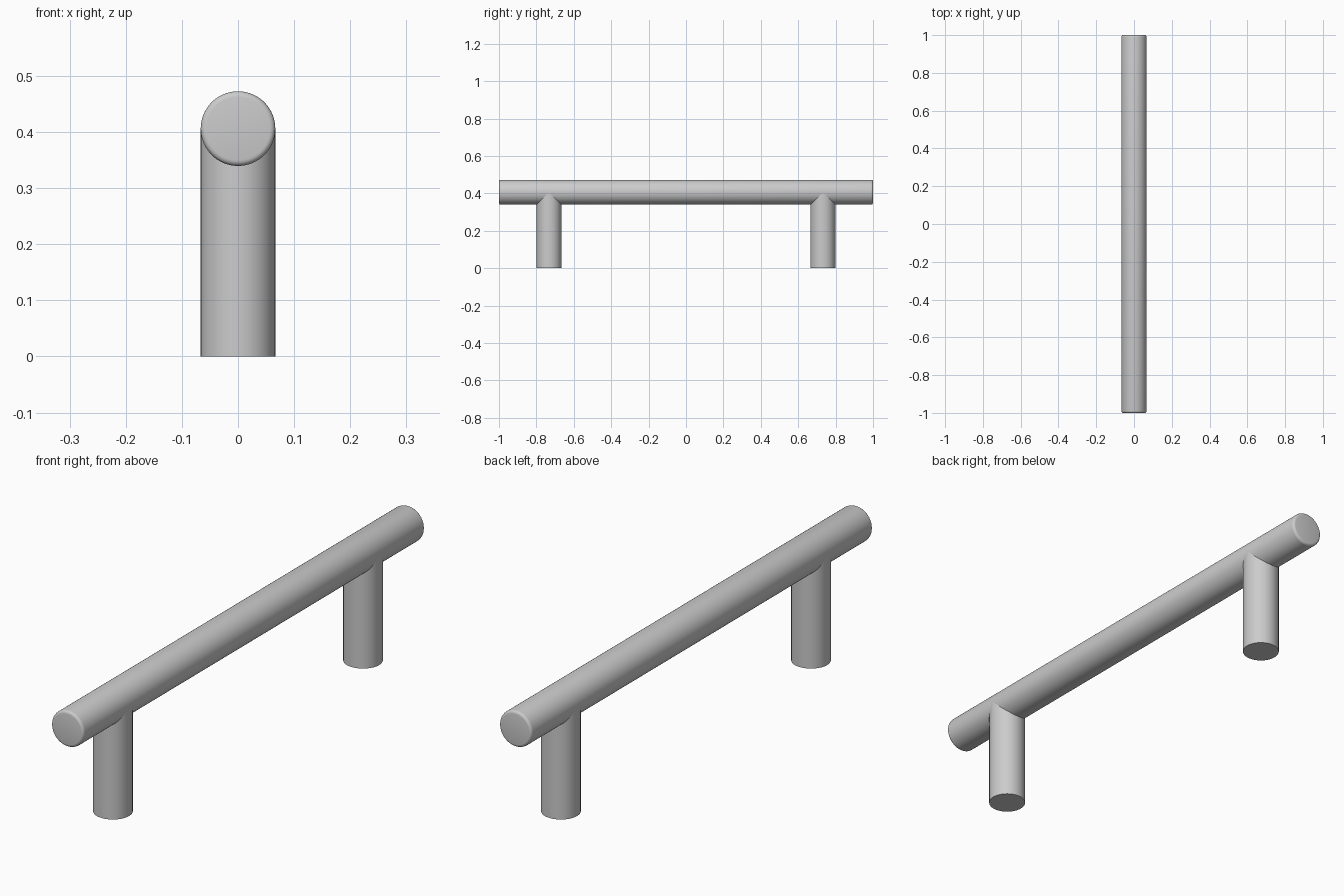
import bpy
import math

RADIUS = 0.0665
BAR_Z = 0.406
POST_Y = 0.732

cube = bpy.data.objects.get("Cube")
if cube:
    bpy.data.objects.remove(cube, do_unlink=True)

# Brushed metal colour
metal = bpy.data.materials.new("brushed_grey_metal")
metal.use_nodes = True
colour = (0.6, 0.6, 0.6, 1)
metal.diffuse_color = colour
metal.node_tree.nodes["Principled BSDF"].inputs["Base Color"].default_value = colour


def rod(name, length, location, rotation=(0, 0, 0), bevel=0):
    """Smooth cylinder with optionally rounded end rims."""
    bpy.ops.mesh.primitive_cylinder_add(vertices=64, radius=RADIUS, depth=length,
                                        location=location, rotation=rotation)
    obj = bpy.context.object
    obj.name = name
    obj.data.materials.append(metal)
    if bevel:
        mod = obj.modifiers.new("rounded_rim", "BEVEL")
        mod.width = bevel
        mod.segments = 4
        mod.limit_method = "ANGLE"
        mod.angle_limit = math.radians(40)
        bpy.ops.object.modifier_apply(modifier=mod.name)
    bpy.ops.object.shade_smooth_by_angle(angle=math.radians(35))
    return obj


# Grip bar along the length
rod("grip_bar", 2, (0, 0, BAR_Z), (math.radians(90), 0, 0), bevel=0.01)

# Mounting posts, ending inside the bar
for name, side in (("front_post", -1), ("back_post", 1)):
    rod(name, BAR_Z, (0, side * POST_Y, BAR_Z / 2))
